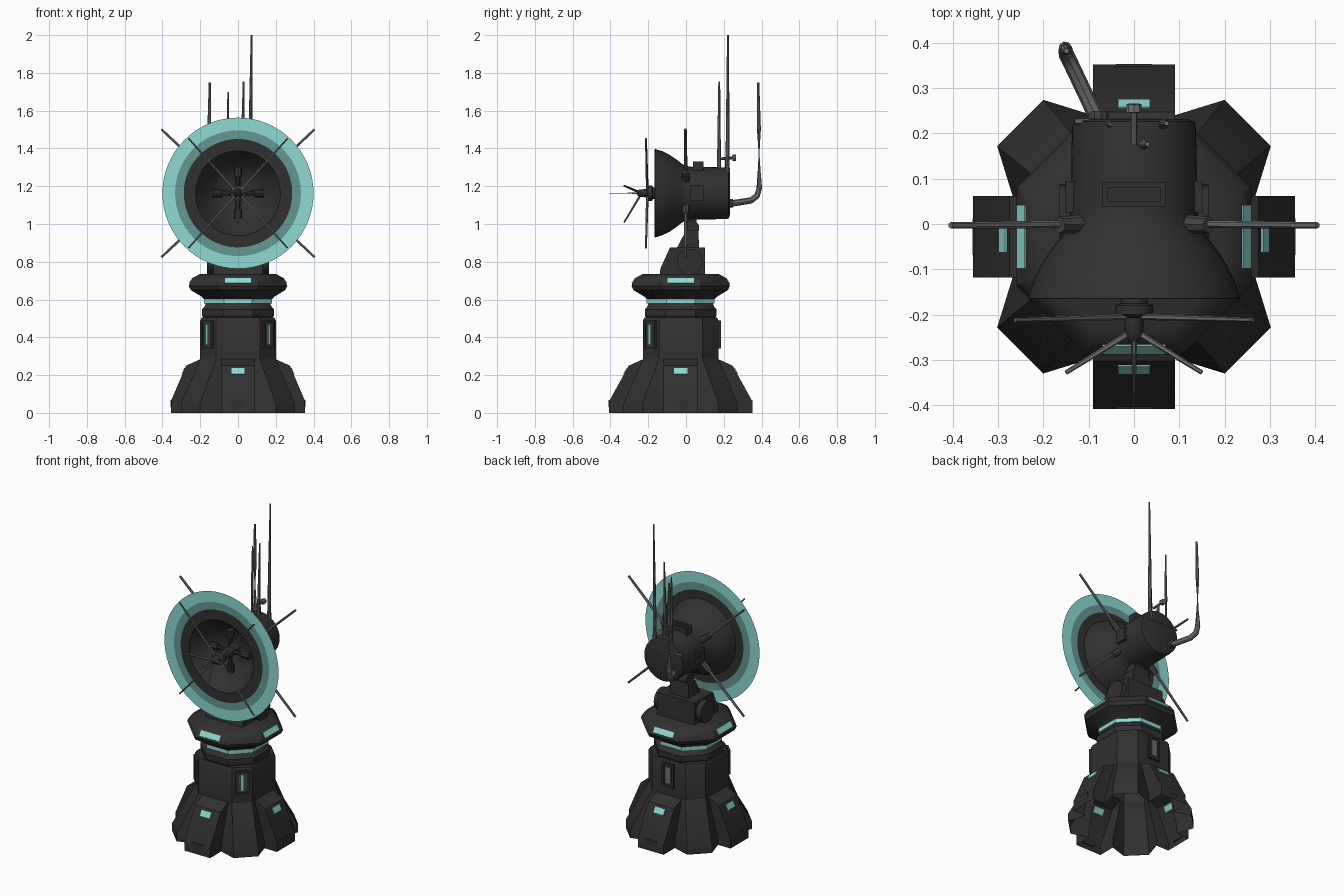
import bpy, bmesh, math
from mathutils import Vector, Matrix

if "Cube" in bpy.data.objects:
    bpy.data.objects.remove(bpy.data.objects["Cube"])

CY = -0.028            # y centre of the pedestal
HZ = 1.163             # height of the dish axis


def colour(name, r, g, b):
    m = bpy.data.materials.new(name)
    m.diffuse_color = (r, g, b, 1)
    m.use_nodes = True
    m.node_tree.nodes["Principled BSDF"].inputs["Base Color"].default_value = m.diffuse_color
    return m


DARK = colour("charcoal", 0.030, 0.030, 0.030)
MID = colour("dark grey", 0.060, 0.060, 0.060)
GREY = colour("antenna grey", 0.16, 0.16, 0.16)
TEAL = colour("glow teal", 0.27, 0.70, 0.64)
DTEAL = colour("deep teal", 0.125, 0.31, 0.29)


def finish(name, bm, mats, smooth=True):
    bmesh.ops.recalc_face_normals(bm, faces=bm.faces)
    me = bpy.data.meshes.new(name)
    bm.to_mesh(me)
    bm.free()
    for m in mats if isinstance(mats, list) else [mats]:
        me.materials.append(m)
    if smooth:
        me.polygons.foreach_set("use_smooth", [True] * len(me.polygons))
        me.set_sharp_from_angle(angle=math.radians(32))
    ob = bpy.data.objects.new(name, me)
    bpy.context.collection.objects.link(ob)
    return ob


def loft(name, rings, mat, caps=(True, True), skip=lambda i: False):
    bm = bmesh.new()
    vs = [[bm.verts.new(p) for p in r] for r in rings]
    n = len(vs[0])
    for a, b in zip(vs, vs[1:]):
        for i in range(n):
            if not skip(i):
                bm.faces.new((a[i], a[(i + 1) % n], b[(i + 1) % n], b[i]))
    for on, r in zip(caps, (vs[0], vs[-1])):
        if on:
            bm.faces.new(r)
    return finish(name, bm, mat)


def octagon(a, z):
    r = a / math.cos(math.pi / 8)
    return [(r * math.cos((i + .5) * math.pi / 4), CY + r * math.sin((i + .5) * math.pi / 4), z)
            for i in range(8)]


def spin_y(name, profile, mat, caps=(True, True), n=40, x=0, z=HZ):
    return loft(name, [[(x + r * math.cos(2 * math.pi * i / n), y, z + r * math.sin(2 * math.pi * i / n))
                        for i in range(n)] for r, y in profile], mat, caps)


def tube(name, pts, radii, mat, n=8):
    pts = [Vector(p) for p in pts]
    rings = []
    for i, p in enumerate(pts):
        t = pts[min(i + 1, len(pts) - 1)] - pts[max(i - 1, 0)]
        q = t.to_track_quat('Z', 'Y')
        rings.append([p + q @ Vector((radii[i] * math.cos(2 * math.pi * k / n),
                                      radii[i] * math.sin(2 * math.pi * k / n), 0)) for k in range(n)])
    return loft(name, rings, mat)


def plate(name, loc, normal, w, h, t, mat):
    bm = bmesh.new()
    q = Vector(normal).to_track_quat('Z', 'Y')
    bmesh.ops.create_cube(bm, size=1, matrix=Matrix.LocRotScale(Vector(loc), q, Vector((w, h, t))))
    return finish(name, bm, mat, False)


def prism(name, outline, half, mat, place, skip=lambda i: False):
    """Extrude a 2D outline sideways by +-half; place(side, u, v) maps to world."""
    return loft(name, [[place(s, u, v) for u, v in outline] for s in (-half, half)], mat, skip=skip)


def around(quarter, r, side, z):
    c, s = ((1, 0), (0, 1), (-1, 0), (0, -1))[quarter]
    return Vector((c * r - s * side, CY + s * r + c * side, z))


def sixteen(corner, notch, z):
    pts = []
    for q in range(4):
        for r, s in ((notch[0], -notch[1]), (notch[0], notch[1]), (corner[0], corner[1])):
            pts.append(around(q, r, s, z))
        pts.append(around((q + 1) % 4, corner[0], -corner[1], z))
    return pts


# pedestal skirt: flared diagonal petals, hollow underneath and open behind the feet
loft("base_skirt", [sixteen((.302, .2), (.268, .09), 0), sixteen((.302, .2), (.268, .09), .05),
                    sixteen((.2, .116), (.198, .09), .285)], DARK, (False, False), lambda i: i % 4 == 0)

# four hollow wedge feet with glowing lamps
for q in range(4):
    R = .38 if q % 2 else .356
    prism(f"foot_{q}", [(.268, 0), (R, 0), (R, .06), (.275, .25), (.198, .285), (.268, .05)], .09, DARK,
          lambda s, u, v, q=q: around(q, u, s, v), skip=lambda i: i in (0, 4, 5))
    out = around(q, 1, 0, 0) - Vector((0, CY, 0))
    n = around(q, .19, 0, R - .275) - Vector((0, CY, 0))
    r = .275 + (R - .275) * (.25 - .22) / .19
    plate(f"foot_lamp_{q}", around(q, r, 0, .22), n, .07, .036, .009, TEAL)
    plate(f"foot_hatch_{q}", around(q, R - .003, 0, .05), out, .08, .035, .008, DARK)

# chamfered square tower body
loft("tower_body", [sixteen((a, .116 * a / .2), (a, .09), z) for a, z in
                    ((.2, .28), (.2, .49), (.192, .505))], DARK, (False, True))

# framed windows: two on the front chamfers, one at the back
for i, (deg, dist) in enumerate(((-135, .224), (-45, .224), (90, .2))):
    a = math.radians(deg)
    d = Vector((math.cos(a), math.sin(a), 0))
    t = Vector((-d.y, d.x, 0))
    c = Vector((0, CY, .415)) + d * dist
    for s in (-1, 1):
        plate(f"window_side_{i}_{s}", c + t * s * .034, d, .014, .15, .026, DARK)
        plate(f"window_sill_{i}_{s}", c + Vector((0, 0, s * .068)), d, .07, .014, .026, DARK)
    plate(f"window_panel_{i}", c + d * .002, d, .054, .125, .006, MID)
    if i < 2:
        plate(f"window_glow_{i}", c + d * .006, d, .013, .10, .006, TEAL)
    else:
        plate("window_shutter", c + d * .006, d, .035, .10, .006, GREY)

# neck collar, glowing band and turntable ring
loft("neck_collar", [octagon(a, z) for a, z in ((.18, .50), (.19, .515), (.19, .548), (.178, .56), (.17, .58))], DARK)
loft("neck_glow_band", [octagon(.18, .578), octagon(.18, .603)], TEAL)
loft("turntable_ring", [octagon(a, z) for a, z in ((.178, .60), (.192, .615), (.25, .65), (.26, .672),
                                                   (.257, .685), (.238, .715), (.2, .736))], DARK)
for q in range(4):
    n = around(q, .03, 0, .019) - Vector((0, CY, 0))
    plate(f"ring_lamp_{q}", around(q, .2475, 0, .70), n, .14, .034, .008, TEAL)

# yoke that carries the head
yz = lambda s, u, v: (s, u, v)
prism("yoke_block", [(-.14, .73), (-.135, .765), (-.085, .875), (.1, .875), (.1, .73)], .13, DARK, yz)
prism("yoke_neck", [(-.05, .87), (0, .965), (.065, .965), (.07, .87)], .065, DARK, yz)
tube("yoke_pivot", [(-.165, .02, .80), (.165, .02, .80)], [.068, .068], DARK, 24)
tube("head_knuckle", [(-.05, .03, .98), (.05, .03, .98)], [.04, .04], DARK, 20)
plate("head_bracket", (0, .025, 1.02), (0, -1, 0), .06, .09, .06, DARK)

# dish head: barrel, flare and hollow bowl in one turned shape
spin_y("dish_head", [(.118, .232), (.134, .226), (.137, .21), (.14, .03), (.144, 0), (.158, -.025), (.182, -.055),
                     (.205, -.09), (.222, -.125), (.235, -.165), (.225, -.166), (.195, -.12), (.15, -.06),
                     (.1, -.03), (.04, -.02)], DARK)
# frame on top of the barrel
for s in (-1, 1):
    plate(f"head_top_rail_{s}", (0, .065 + s * .021, 1.305), (0, 0, 1), .14, .013, .05, DARK)
    plate(f"head_top_end_{s}", (s * .064, .065, 1.305), (0, 0, 1), .012, .055, .05, DARK)
    plate(f"head_side_box_{s}", (s * .138, .06, HZ), (s, 0, 0), .07, .08, .026, DARK)
plate("head_top_lid", (0, .065, 1.30), (0, 0, 1), .13, .045, .04, DARK)

# flat energy rings around the dish rim
bm = bmesh.new()
N, radii = 64, (.23, .287, .333, .4)
loops = [[bm.verts.new((r * math.cos(2 * math.pi * i / N), -.165, HZ + r * math.sin(2 * math.pi * i / N)))
          for i in range(N)] for r in radii]
for b in range(3):
    for i in range(N):
        j = (i + 1) % N
        bm.faces.new((loops[b][i], loops[b][j], loops[b + 1][j], loops[b + 1][i])).material_index = b
finish("energy_rings", bm, [DARK, DTEAL, TEAL], False)

# feed hub, its needle and three feelers
spin_y("feed_hub", [(.03, -.015), (.03, -.175), (.042, -.18), (.042, -.2), (.022, -.208), (.02, -.245), (.01, -.26)],
       DARK, n=16)
tube("feed_needle", [(0, -.25, HZ), (0, -.405, HZ)], [.004, .001], GREY, 6)
for i, (x, z) in enumerate(((-.15, .04), (.15, .04), (0, -.155))):
    tube(f"feed_feeler_{i}", [(0, -.235, HZ), (x, -.328, HZ + z)], [.007, .005], GREY, 6)

# small cross of blocks inside the bowl
for i in range(4):
    a = i * math.pi / 2
    d = Vector((math.cos(a), 0, math.sin(a)))
    c = Vector((0, -.075, HZ))
    tube(f"bowl_stem_{i}", [c + d * .02, c + d * .10], [.012, .012], DARK, 8)
    tube(f"bowl_block_{i}", [c + d * .085, c + d * .135], [.022, .022], DARK, 8)

# crossed front rods and longer rear rods with clamps
for sx in (-1, 1):
    for sz in (-1, 1):
        tube(f"front_rod_{sx}_{sz}", [(sx * .02, -.205, HZ + sz * .02), (sx * .262, -.212, HZ + sz * .29)],
             [.007, .005], GREY, 6)
        tube(f"rear_rod_{sx}_{sz}", [(sx * .12, .0, HZ + sz * .07), (sx * .405, -.003, HZ + sz * .338)],
             [.009, .007], GREY, 6)
        tube(f"rod_clamp_{sx}_{sz}", [(sx * .105, 0, HZ + sz * .06), (sx * .165, -.002, HZ + sz * .115)],
             [.022, .018], MID, 8)

# rear antenna cluster
tube("bent_antenna", [(-.07, .21, 1.11), (-.09, .25, 1.11), (-.135, .345, 1.125), (-.15, .376, 1.15),
                      (-.152, .388, 1.19), (-.152, .386, 1.5), (-.149, .382, 1.75)],
     [.02, .017, .017, .017, .015, .011, .006], GREY)
spin_y("bent_antenna_socket", [(.024, .22), (.024, .25)], MID, n=10, x=-.08, z=1.11)
tube("tall_antenna", [(.065, .22, 1.22), (.065, .22, 1.36), (.067, .221, 1.6), (.072, .222, 2.0)],
     [.013, .011, .009, .005], GREY)
tube("short_antenna", [(-.055, .22, 1.22), (-.055, .22, 1.4), (-.052, .22, 1.70)], [.01, .008, .004], GREY)
tube("slim_antenna", [(.02, .175, 1.27), (.025, .175, 1.45), (.03, .176, 1.755)], [.011, .009, .005], GREY)
tube("antenna_crossbar", [(-.13, .226, 1.225), (.075, .226, 1.225)], [.007, .007], GREY, 6)
tube("sensor_post", [(0, .215, 1.27), (0, .215, 1.35)], [.009, .007], GREY)
tube("sensor_arm", [(0, .175, 1.345), (0, .245, 1.35), (0, .247, 1.35), (0, .265, 1.351)],
     [.007, .007, .018, .016], GREY)
